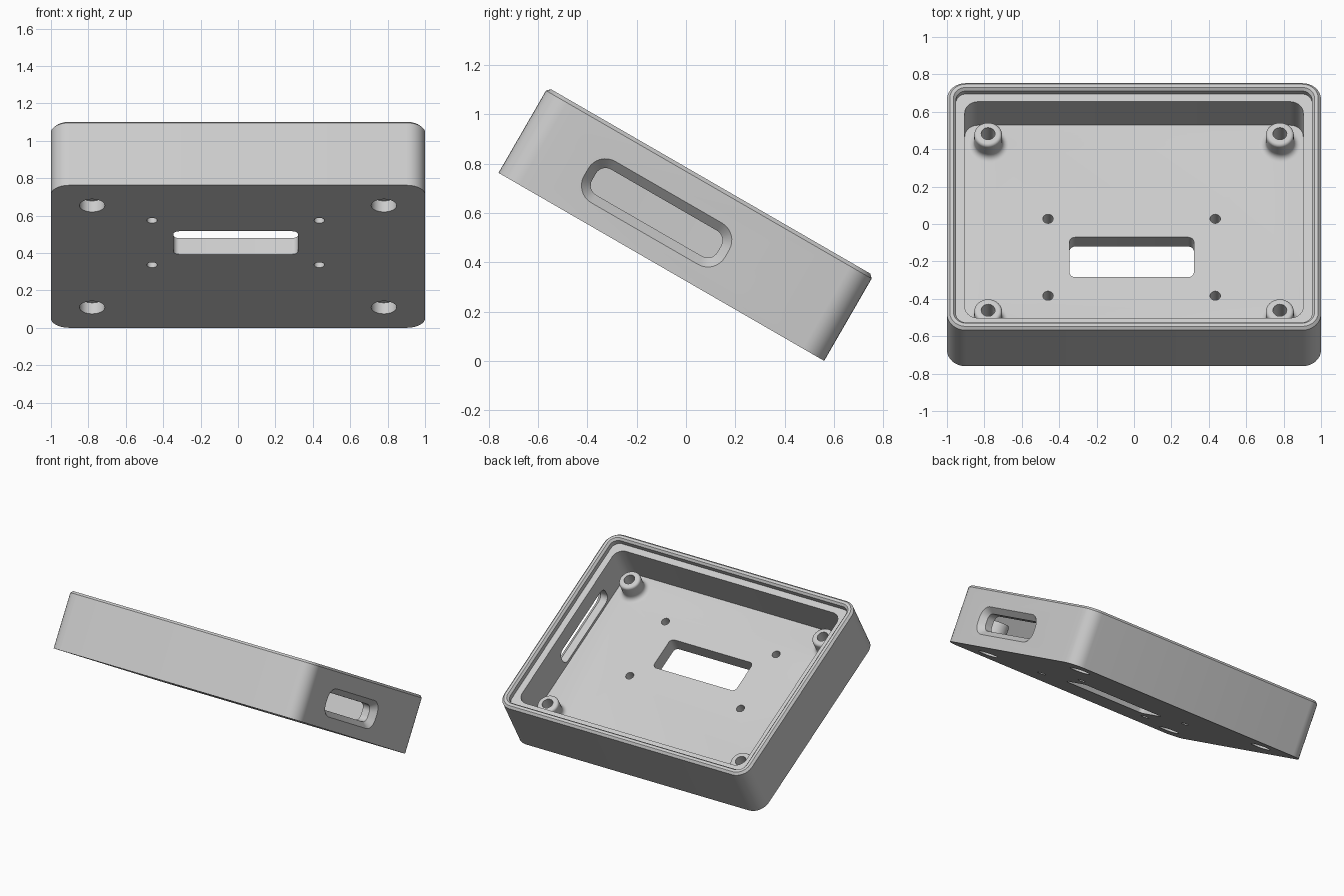
import bpy, bmesh, math
from mathutils import Matrix, Vector

if "Cube" in bpy.data.objects:
    bpy.data.objects.remove(bpy.data.objects["Cube"], do_unlink=True)

W, D, H = 1.0, 0.7625, 0.4      # half width, half depth, full height
FLOOR, LEDGE = 0.1, 0.352
TILT = math.radians(-30)

grey = bpy.data.materials.new("light grey plastic")
grey.use_nodes = True
colour = (0.6, 0.6, 0.6, 1)
grey.diffuse_color = colour
grey.node_tree.nodes["Principled BSDF"].inputs["Base Color"].default_value = colour


def rounded_rect(hw, hd, r, z, seg=8):
    """Closed ring of points; a circle when both half sizes equal r."""
    pts = []
    for i, (sx, sy) in enumerate([(1, 1), (-1, 1), (-1, -1), (1, -1)]):
        for k in range(seg + 1):
            a = (i + k / seg) * math.pi / 2
            pts.append(Vector((sx * (hw - r) + r * math.cos(a),
                               sy * (hd - r) + r * math.sin(a), z)))
    return pts


def loft(name, rings, matrix=Matrix()):
    """Skin a stack of (half width, half depth, radius, height) rings, capped."""
    bm = bmesh.new()
    loops = [[bm.verts.new(p) for p in rounded_rect(*ring)] for ring in rings]
    for a, b in zip(loops, loops[1:]):
        for k in range(len(a)):
            n = (k + 1) % len(a)
            bm.faces.new((a[k], a[n], b[n], b[k]))
    bm.faces.new(loops[0][::-1])
    bm.faces.new(loops[-1])
    bmesh.ops.remove_doubles(bm, verts=bm.verts, dist=1e-5)
    bmesh.ops.recalc_face_normals(bm, faces=bm.faces)
    bm.transform(matrix)
    mesh = bpy.data.meshes.new(name)
    bm.to_mesh(mesh)
    bm.free()
    mesh.materials.append(grey)
    obj = bpy.data.objects.new(name, mesh)
    bpy.context.collection.objects.link(obj)
    return obj


def rod(name, x, y, profile):
    """Round part at x, y from (radius, height) pairs."""
    return loft(name, [(r, r, r, z) for r, z in profile], Matrix.Translation((x, y, 0)))


def combine(target, tool, operation):
    mod = target.modifiers.new(operation, 'BOOLEAN')
    mod.operation, mod.solver, mod.object = operation, 'EXACT', tool
    bpy.context.view_layer.objects.active = target
    bpy.ops.object.modifier_apply(modifier=mod.name)
    bpy.data.objects.remove(tool, do_unlink=True)


def inset(d, r, z):
    return (W - d, D - d, r, z)


# Open tray: outer wall, chamfered rim, lid step, inner wall, floor
tray = loft("enclosure_tray", [
    inset(0, 0.1, 0), inset(0, 0.1, H - 0.015), inset(0.015, 0.085, H),
    inset(0.035, 0.065, H), inset(0.048, 0.055, H - 0.015),
    inset(0.048, 0.055, LEDGE), inset(0.095, 0.07, LEDGE), inset(0.095, 0.07, FLOOR)])

# Corner screw bosses with filleted feet, pilot holes and counterbores
for x in (-0.78, 0.78):
    for y in (-0.545, 0.545):
        fillet = [(0.11 - 0.035 * math.sin(a), FLOOR + 0.035 * (1 - math.cos(a)))
                  for a in (i * math.pi / 12 for i in range(7))]
        crown = [(0.057 + 0.018 * math.cos(a), 0.204 + 0.018 * math.sin(a))
                 for a in (i * math.pi / 10 for i in range(6))]
        combine(tray, rod("boss", x, y, [(0.11, 0.08)] + fillet + crown), 'UNION')
        combine(tray, rod("screw_hole", x, y, [(0.037, 0.03), (0.037, 0.3)]), 'DIFFERENCE')
        combine(tray, rod("counterbore", x, y, [(0.068, -0.1), (0.068, 0.068)]), 'DIFFERENCE')

# Display window and its four mounting holes
CX = -0.0125
window = loft("window_cutter", [(0.3325, 0.123, 0.03, z) for z in (-0.1, 0.2)],
              Matrix.Translation((CX, -0.147, 0)))
combine(tray, window, 'DIFFERENCE')
for x in (CX - 0.447, CX + 0.447):
    for y in (-0.385, 0.09):
        combine(tray, rod("mount_hole", x, y, [(0.028, -0.1), (0.028, 0.2)]), 'DIFFERENCE')

# Chamfered connector slot through the left wall
side = Matrix(((0, 0, 1, 0), (1, 0, 0, -0.126), (0, 1, 0, 0.18), (0, 0, 0, 1)))
slot = loft("slot_cutter", [(0.293, 0.06, 0.045, 0.8), (0.293, 0.06, 0.045, W - 0.04),
                            (0.33, 0.097, 0.08, W), (0.33, 0.097, 0.08, W + 0.1)], side)
combine(tray, slot, 'DIFFERENCE')

# Lean the tray back and stand it on its lower edge
tilt = Matrix.Rotation(TILT, 4, 'X') @ Matrix.Translation((0, 0, -H / 2))
lift = D * math.sin(-TILT) + H / 2 * math.cos(TILT)
tray.data.transform(Matrix.Translation((0, 0, lift)) @ tilt)

bpy.ops.object.select_all(action='DESELECT')
tray.select_set(True)
bpy.context.view_layer.objects.active = tray
bpy.ops.object.shade_smooth_by_angle(angle=math.radians(30))
